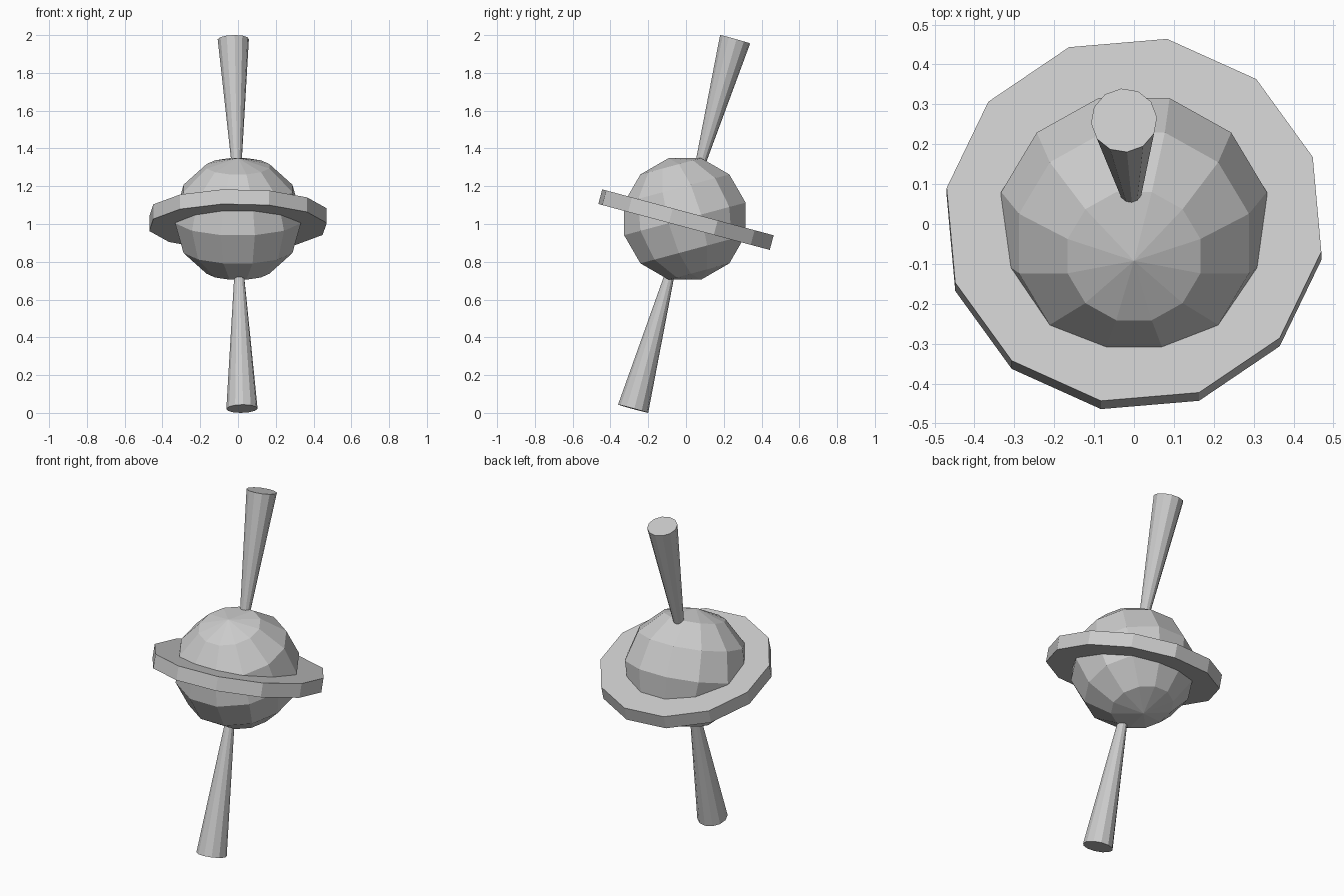
import bpy, bmesh
from math import radians
from mathutils import Matrix, Vector

if "Cube" in bpy.data.objects:
    bpy.data.objects.remove(bpy.data.objects["Cube"])

CENTRE = Vector((0, -0.006, 1.027))


def make_object(name, bm, matrix):
    bm.transform(matrix)
    mesh = bpy.data.meshes.new(name)
    bm.to_mesh(mesh)
    bm.free()
    obj = bpy.data.objects.new(name, mesh)
    bpy.context.collection.objects.link(obj)
    return obj


def tilt(centre, lean, twist):
    return (Matrix.Translation(centre) @ Matrix.Rotation(radians(lean), 4, 'X')
            @ Matrix.Rotation(radians(twist), 4, 'Z'))


# Faceted star core, pole leaning to the front
bm = bmesh.new()
bmesh.ops.create_uvsphere(bm, u_segments=12, v_segments=6, radius=0.333)
make_object("core_sphere", bm,
            tilt(CENTRE, 15, 15) @ Matrix.Diagonal((1.035, 1.035, 1, 1)))

# Twelve-sided disc around the core, leaning to the back
bm = bmesh.new()
bmesh.ops.create_cone(bm, cap_ends=True, segments=12, radius1=0.477,
                      radius2=0.477, depth=0.08)
make_object("disc", bm, tilt((0, 0, 1.023), -15, -10))

# Two beams widening from the core to their flat ends
for name, end in (("upper_beam", (-0.025, 0.26, 1.978)),
                  ("lower_beam", (0.021, -0.28, 0.022))):
    axis = Vector(end) - CENTRE
    bm = bmesh.new()
    bmesh.ops.create_cone(bm, cap_ends=True, segments=12, radius1=0.002,
                          radius2=0.083, depth=axis.length)
    turn = axis.to_track_quat('Z', 'Y').to_matrix().to_4x4()
    make_object(name, bm, Matrix.Translation(CENTRE + axis / 2) @ turn)
